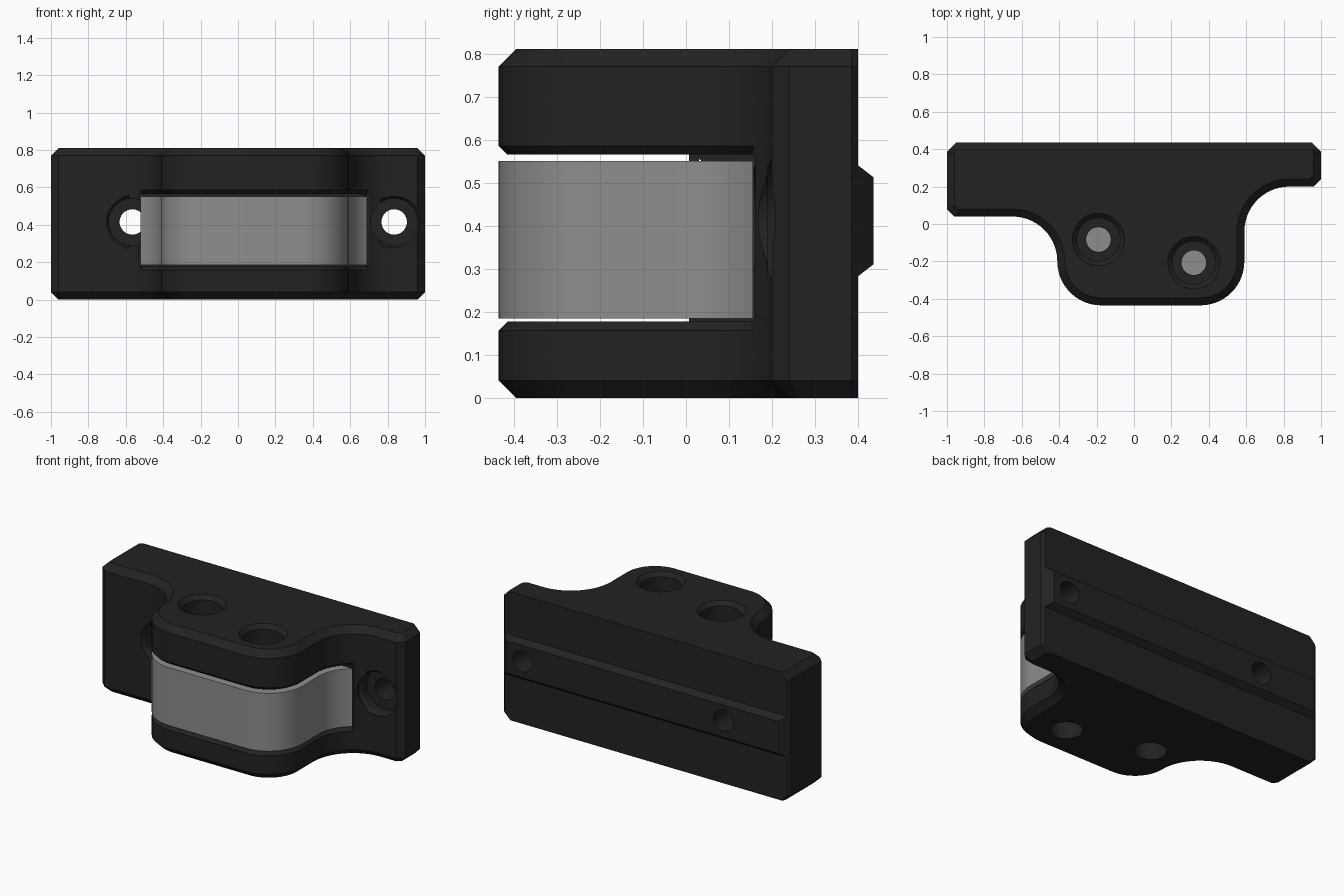
import bpy, bmesh, math
from mathutils import Matrix

if "Cube" in bpy.data.objects:
    bpy.data.objects.remove(bpy.data.objects["Cube"])


def material(name, value):
    m = bpy.data.materials.new(name)
    m.diffuse_color = (value, value, value, 1)
    m.use_nodes = True
    m.node_tree.nodes["Principled BSDF"].inputs["Base Color"].default_value = m.diffuse_color
    return m


BLACK = material("matte black", 0.016)
GREY = material("mid grey", 0.27)


def arc(cx, cy, r, a0, a1, n=14):
    return [(cx + r * math.cos(math.radians(a0 + (a1 - a0) * i / n)),
             cy + r * math.sin(math.radians(a0 + (a1 - a0) * i / n))) for i in range(n + 1)]


def front_curve(d, left=90, right=90):
    """S-shaped front edge, left to right, moved inward by d."""
    return (arc(-0.65, -0.2, 0.24 + d, left, 0) + arc(-0.175, -0.2, 0.235 - d, 180, 270)
            + arc(0.355, -0.2, 0.235 - d, 270, 360) + arc(0.83, -0.04, 0.24 + d, 180, right))


def body_outline(d):
    c = 0.04 - 0.4 * d
    return ([(-1 + d, 0.04 + d + c), (-1 + d + c, 0.04 + d)] + front_curve(d)
            + [(1 - d - c, 0.2 + d), (1 - d, 0.2 + d + c),
               (1 - d, 0.385), (0.985 - d, 0.4), (-0.985 + d, 0.4), (-1 + d, 0.385)])


def loft(name, rings, mat):
    """Closed solid through rings of matching 3D points."""
    bm = bmesh.new()
    vs = [[bm.verts.new(p) for p in ring] for ring in rings]
    n = len(vs[0])
    bm.faces.new(vs[0])
    bm.faces.new(vs[-1])
    for a, b in zip(vs, vs[1:]):
        for i in range(n):
            bm.faces.new((a[i], a[(i + 1) % n], b[(i + 1) % n], b[i]))
    bmesh.ops.remove_doubles(bm, verts=bm.verts, dist=1e-5)
    bmesh.ops.recalc_face_normals(bm, faces=bm.faces)
    mesh = bpy.data.meshes.new(name)
    bm.to_mesh(mesh)
    bm.free()
    ob = bpy.data.objects.new(name, mesh)
    bpy.context.collection.objects.link(ob)
    mesh.materials.append(mat)
    return ob


def stack(name, outlines, mat):
    return loft(name, [[(x, y, z) for x, y in pts] for z, pts in outlines], mat)


def cylinder(x, y, z, r, r2, length, axis):
    """Hole cutter starting at a point and running along +z or +y."""
    rings = []
    for rad, h in ((r, 0), (r2, length)):
        ring = arc(0, 0, rad, 0, 360 - 360 / 40, 39)
        rings.append([(x + u, y + v, z + h) if axis == "z" else (x + u, y + h, z + v)
                      for u, v in ring])
    return loft("hole_cutter", rings, BLACK)


def select(ob):
    bpy.ops.object.select_all(action="DESELECT")
    ob.select_set(True)
    bpy.context.view_layer.objects.active = ob


def boolean(ob, other, operation="DIFFERENCE"):
    select(ob)
    mod = ob.modifiers.new("cut", "BOOLEAN")
    mod.operation, mod.solver, mod.object = operation, "EXACT", other
    bpy.ops.object.modifier_apply(modifier=mod.name)
    bpy.data.objects.remove(other)


# Bracket body with chamfered top and bottom edges
body = stack("bracket_body", [(0, body_outline(0.04)), (0.04, body_outline(0)),
                              (0.77, body_outline(0)), (0.81, body_outline(0.04))], BLACK)

# Slot between the two jaws, then the chamfer along its mouth
slot = [(-0.53, -0.6), (0.7, -0.6), (0.7, 0.17), (-0.53, 0.17)]
boolean(body, stack("slot_cutter", [(0.177, slot), (0.565, slot)], BLACK))


def mouth(d):
    return [(-0.54, -0.6)] + front_curve(d, 58, 124) + [(0.72, -0.6)]


boolean(body, stack("mouth_cutter", [(0.147, mouth(-0.01)), (0.179, mouth(0.022)),
                                     (0.563, mouth(0.022)), (0.595, mouth(-0.01))], BLACK))

# Vertical screw holes: counterbored above, plain recess below
for x, y in ((-0.19, -0.083), (0.32, -0.207)):
    boolean(body, cylinder(x, y, 0.5, 0.066, 0.066, 0.4, "z"))
    boolean(body, cylinder(x, y, 0.65, 0.115, 0.115, 0.3, "z"))
    boolean(body, cylinder(x, y, 0.785, 0.115, 0.145, 0.03, "z"))
    boolean(body, cylinder(x, y, -0.1, 0.092, 0.092, 0.4, "z"))

# Rear rail with sloping sides
rail = loft("rear_rail", [[(sx * w, y, z) for sx, z in ((-1, a), (1, a), (1, b), (-1, b))]
                          for w, y, a, b in ((0.985, 0.39, 0.283, 0.54),
                                             (0.985, 0.4, 0.283, 0.54),
                                             (0.95, 0.435, 0.31, 0.513))], BLACK)
boolean(body, rail, "UNION")

# Mounting holes running front to back
for x in (-0.565, 0.835):
    boolean(body, cylinder(x, -0.3, 0.415, 0.068, 0.068, 0.9, "y"))
    boolean(body, cylinder(x, -0.3, 0.415, 0.125, 0.125, 0.57, "y"))
boolean(body, cylinder(0.835, 0.19, 0.415, 0.145, 0.125, 0.03, "y"))
boolean(body, cylinder(-0.565, 0.03, 0.415, 0.145, 0.125, 0.03, "y"))

# Grey insert filling the slot, flush with the front curve
plan = front_curve(0, 57.2, 125.7) + [(0.69, 0.157), (-0.52, 0.157)]
insert = stack("slot_insert", [(0.185, plan), (0.55, plan)], GREY)

for ob in (body, insert):
    select(ob)
    bpy.ops.object.shade_smooth_by_angle(angle=math.radians(28))
